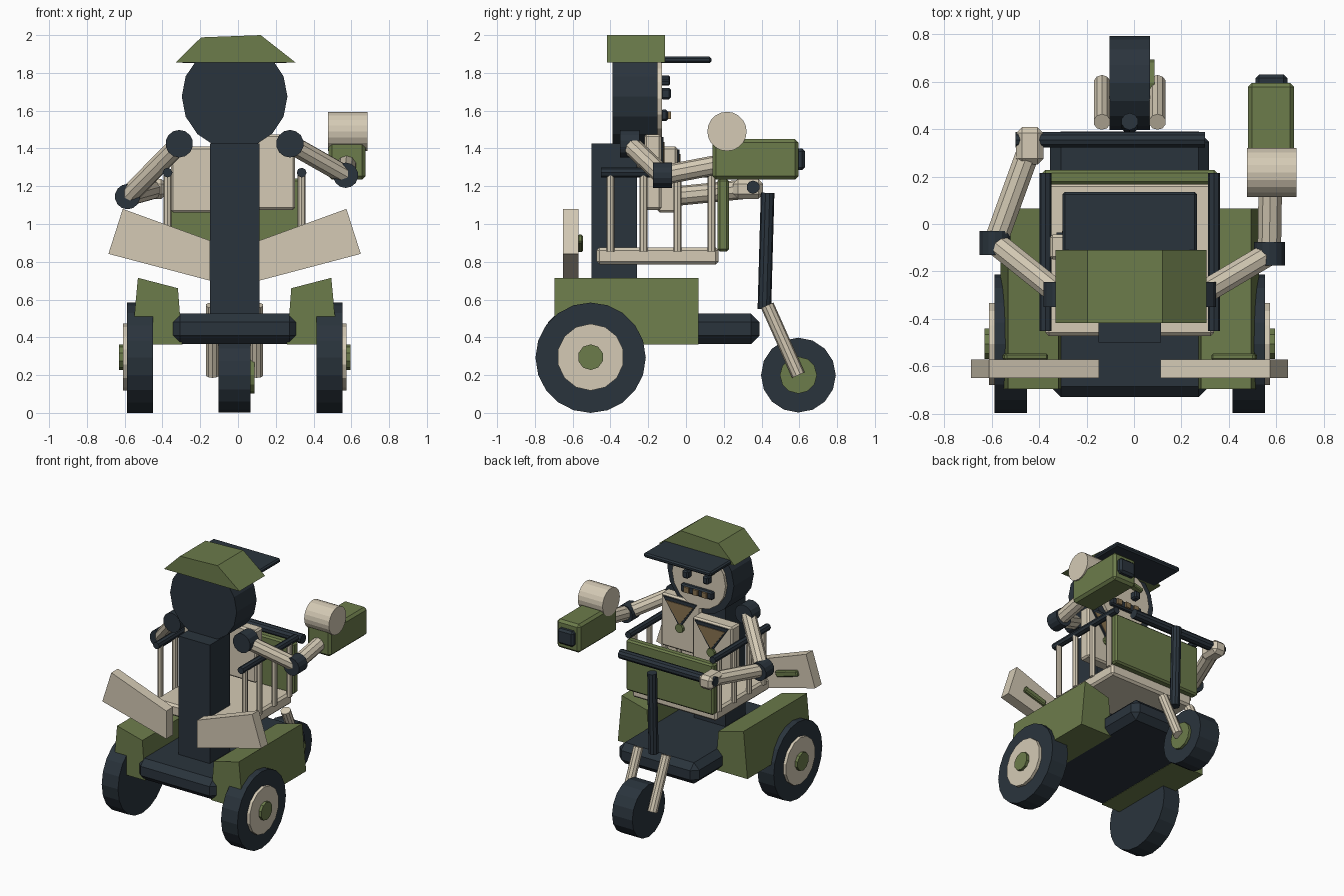
import bpy, bmesh, math
from mathutils import Vector, Matrix

if "Cube" in bpy.data.objects:
    bpy.data.objects.remove(bpy.data.objects["Cube"])

C = -0.018  # symmetry plane of the body

def mat(name, r, g, b):
    m = bpy.data.materials.new(name)
    m.diffuse_color = (r, g, b, 1)
    m.use_nodes = True
    m.node_tree.nodes["Principled BSDF"].inputs["Base Color"].default_value = m.diffuse_color
    return m

DARK = mat("dark", 0.023, 0.034, 0.046)
GREEN = mat("green", 0.15, 0.20, 0.07)
CREAM = mat("cream", 0.66, 0.59, 0.46)
BROWN = mat("brown", 0.25, 0.17, 0.08)

def finish(name, bm, m):
    bmesh.ops.recalc_face_normals(bm, faces=bm.faces)
    me = bpy.data.meshes.new(name)
    bm.to_mesh(me)
    bm.free()
    me.materials.append(m)
    ob = bpy.data.objects.new(name, me)
    bpy.context.collection.objects.link(ob)
    return ob

def box(name, m, x, y, z, bevel=0, tilt=0):
    """Box from ranges, optional chamfer and tilt about y."""
    bm = bmesh.new()
    bmesh.ops.create_cube(bm, size=1)
    bmesh.ops.scale(bm, vec=(x[1] - x[0], y[1] - y[0], z[1] - z[0]), verts=bm.verts)
    if bevel:
        bmesh.ops.bevel(bm, geom=bm.edges[:], offset=bevel, segments=1, affect='EDGES')
    bmesh.ops.rotate(bm, matrix=Matrix.Rotation(tilt, 3, 'Y'), verts=bm.verts)
    bmesh.ops.translate(bm, vec=((x[0] + x[1]) / 2, (y[0] + y[1]) / 2, (z[0] + z[1]) / 2), verts=bm.verts)
    return finish(name, bm, m)

def rod(name, m, a, b, r, n=10):
    """Cylinder between two points."""
    a, b = Vector(a), Vector(b)
    bm = bmesh.new()
    bmesh.ops.create_cone(bm, cap_ends=True, segments=n, radius1=r, radius2=r, depth=(b - a).length)
    q = (b - a).to_track_quat('Z', 'Y').to_matrix().to_4x4()
    bmesh.ops.transform(bm, matrix=Matrix.Translation((a + b) / 2) @ q, verts=bm.verts)
    return finish(name, bm, m)

def prism(name, m, pts, y0, y1):
    """Extrude an x,z outline along y."""
    bm = bmesh.new()
    f = bm.faces.new([bm.verts.new((x, y0, z)) for x, z in pts])
    g = bmesh.ops.extrude_face_region(bm, geom=[f])['geom']
    bmesh.ops.translate(bm, vec=(0, y1 - y0, 0), verts=[v for v in g if isinstance(v, bmesh.types.BMVert)])
    return finish(name, bm, m)

# Chassis and back column
box("chassis", DARK, (C - 0.335, C + 0.335), (-0.73, 0.39), (0.365, 0.525), 0.045)
box("back_column", DARK, (C - 0.131, C + 0.131), (-0.5, -0.26), (0.5, 1.425))

for s, side in ((-1, "left"), (1, "right")):
    X = lambda v: C + s * v
    # Rear wheels
    rod(side + "_tyre", DARK, (X(0.433), -0.505, 0.292), (X(0.57), -0.505, 0.292), 0.292, 20)
    rod(side + "_rim", CREAM, (X(0.5), -0.505, 0.295), (X(0.592), -0.505, 0.295), 0.177, 14)
    rod(side + "_hub", GREEN, (X(0.5), -0.505, 0.295), (X(0.613), -0.505, 0.295), 0.068, 10)
    # Fender and rear wing
    prism(side + "_fender", GREEN, [(X(0.512), 0.715), (X(0.30), 0.66), (X(0.277), 0.362), (X(0.545), 0.362)], -0.695, 0.066)
    prism(side + "_wing", CREAM, [(X(0.592), 1.08), (X(0.13), 0.912), (X(0.13), 0.70), (X(0.668), 0.842)], -0.65, -0.57)
    box(side + "_wing_strip", GREEN, sorted((X(0.345), X(0.535))), (-0.575, -0.545), (0.875, 0.92), 0.008, -s * math.radians(16))
    # Cab posts and rail
    for i, y in enumerate((-0.40, -0.225, -0.045, 0.135)):
        rod(f"{side}_post_{i}", CREAM, (X(0.355), y, 0.855), (X(0.355), y, 1.26), 0.021, 8)
    rod(side + "_rail", DARK, (X(0.355), -0.45, 1.272), (X(0.355), 0.215, 1.272), 0.026, 8)
    # Front fork and shoulders
    rod(side + "_fork", CREAM, (X(0.117), 0.43, 0.57), (X(0.117), 0.595, 0.20), 0.036, 10)
    rod(side + "_shoulder", DARK, (X(0.293), -0.35, 1.425), (X(0.293), -0.245, 1.425), 0.073, 14)

# Front wheel and steering
rod("front_tyre", DARK, (C - 0.085, 0.595, 0.2), (C + 0.085, 0.595, 0.2), 0.198, 16)
rod("front_hub", GREEN, (C, 0.595, 0.2), (C + 0.105, 0.595, 0.2), 0.098, 12)
rod("steering_column", DARK, (C, 0.415, 0.55), (C, 0.432, 1.165), 0.036)
rod("handlebar", DARK, (-0.50, 0.355, 1.195), (0.30, 0.355, 1.195), 0.035)

# Cab floor and front panel
box("cab_floor", CREAM, (C - 0.355, C + 0.355), (-0.473, 0.172), (0.786, 0.876), 0.015)
box("front_panel", GREEN, (C - 0.368, C + 0.368), (0.167, 0.227), (0.855, 1.24), 0.012)

# Torso halves, each with a pocket flap and button
for side, x0, x1, y0, y1, z0, z1 in (("right", -0.03, 0.303, -0.22, -0.13, 1.075, 1.475),
                                     ("left", -0.355, -0.02, -0.15, -0.045, 1.06, 1.41)):
    box(side + "_torso", CREAM, (x0, x1), (y0, y1), (z0, z1), 0.012)
    m = (x0 + x1) / 2
    for name, col, w, d in (("flap_edge", DARK, 0.14, 0.01), ("flap", BROWN, 0.115, 0.015)):
        prism(f"{side}_{name}", col, [(m - w, z1 - 0.155 + w), (m + w, z1 - 0.155 + w), (m, z1 - 0.08 - w)], y1 - 0.01, y1 + d)
    rod(side + "_button", GREEN, (m, y1, z1 - 0.225), (m, y1 + 0.02, z1 - 0.225), 0.033, 10)

# Head, face and features
rod("head", DARK, (C, -0.39, 1.675), (C, -0.15, 1.675), 0.28, 16)
rod("face", CREAM, (C, -0.2, 1.665), (C, -0.128, 1.665), 0.225, 16)
for s, side in ((-1, "left"), (1, "right")):
    x = C + s * 0.085
    box(side + "_eye", DARK, (x - 0.025, x + 0.025), (-0.135, -0.08), (1.66, 1.72), 0.01)
    box(side + "_brow", GREEN if s < 0 else DARK, (x - 0.055, x + 0.055), (-0.135, -0.085), (1.745, 1.775), 0.006, s * 0.25)
box("mouth", DARK, (C - 0.135, C + 0.135), (-0.135, -0.095), (1.545, 1.605), 0.01)
for i in (-1, 0, 1):
    x = C + i * 0.075
    box(f"tooth_{i + 1}", BROWN, (x - 0.02, x + 0.02), (-0.1, -0.08), (1.555, 1.595))

# Cap
prism("cap_crown", GREEN, [(-0.33, 1.855), (-0.195, 1.988), (0.12, 2.0), (0.305, 1.855)], -0.418, -0.11)
box("cap_visor", DARK, (C - 0.283, C + 0.283), (-0.14, 0.135), (1.852, 1.886), 0.01)

# Arms
for side, shoulder, elbow, hand in (("left", (-0.31, -0.3, 1.425), (-0.585, -0.08, 1.145), (-0.44, 0.32, 1.185)),
                                    ("right", (0.275, -0.3, 1.425), (0.57, -0.125, 1.258), (0.575, 0.2, 1.32))):
    rod(side + "_upper_arm", CREAM, shoulder, elbow, 0.052)
    rod(side + "_forearm", CREAM, elbow, hand, 0.052)
    ex, ey, ez = elbow
    rod(side + "_elbow", DARK, (ex, ey - 0.05, ez), (ex, ey + 0.05, ez), 0.067, 14)
box("left_hand", CREAM, (-0.497, -0.382), (0.25, 0.408), (1.133, 1.238), 0.025)

# Blaster held in the right hand
box("blaster_body", GREEN, (0.48, 0.675), (0.14, 0.595), (1.235, 1.45), 0.018)
rod("blaster_drum", CREAM, (0.477, 0.217, 1.49), (0.685, 0.217, 1.49), 0.104, 20)
box("blaster_muzzle", DARK, (0.512, 0.646), (0.57, 0.63), (1.285, 1.40), 0.015)
